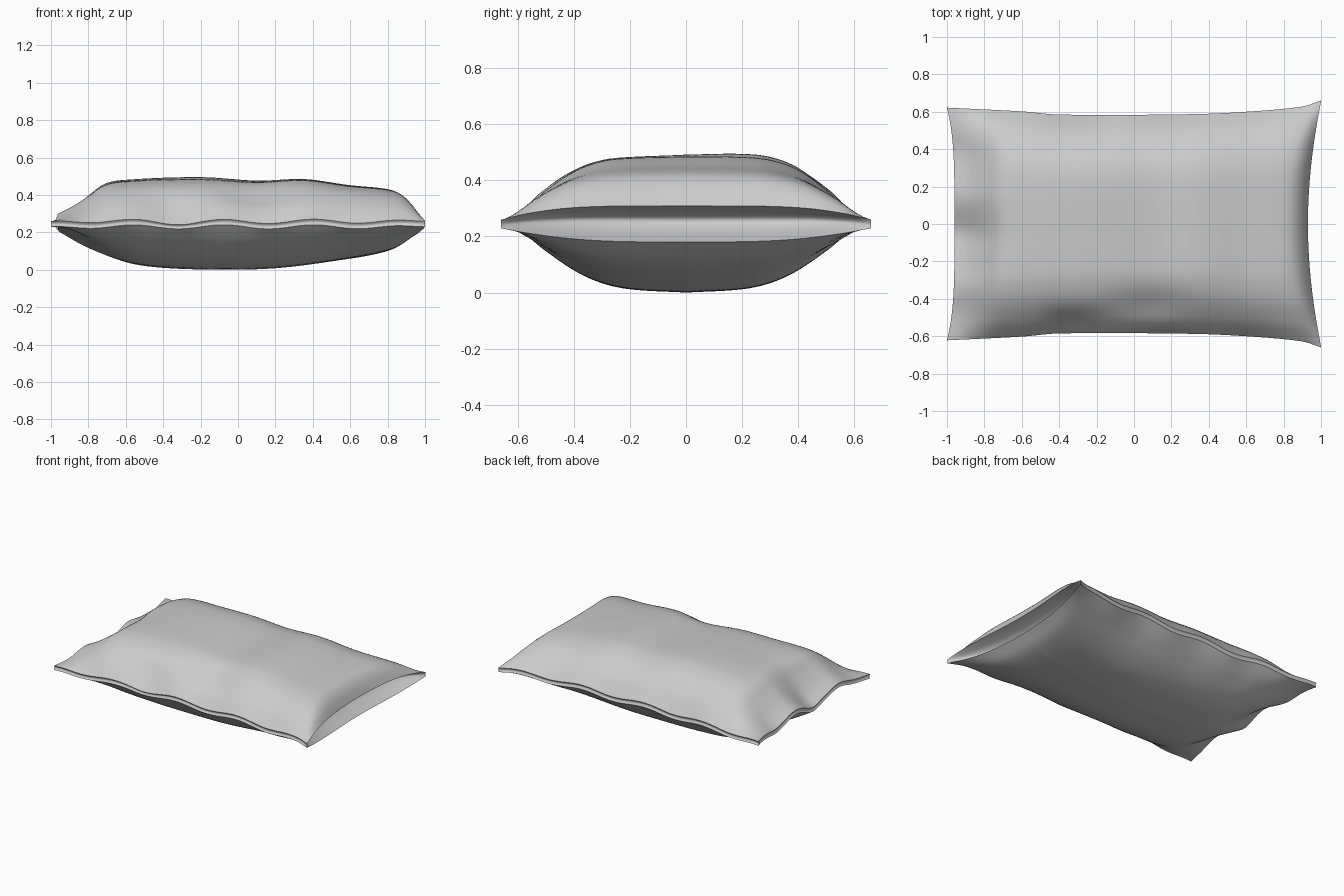
import bpy, bmesh, math

if "Cube" in bpy.data.objects:
    bpy.data.objects.remove(bpy.data.objects["Cube"])

NU, NV = 80, 60
# profiles as (position, value) pairs
TOP = [(-1, .265), (-.92, .31), (-.82, .385), (-.73, .45), (-.62, .476), (-.2, .488), (.1, .472),
       (.35, .484), (.6, .452), (.84, .432), (.92, .41), (.97, .365), (1, .31)]
BOTTOM = [(-1, .235), (-.8, .12), (-.6, .042), (-.45, .015), (-.2, .002), (.1, .003), (.3, .018),
          (.6, .06), (.82, .095), (.92, .125), (1, .18)]
ACROSS_TOP = [(0, 1), (.34, .98), (.52, .93), (.69, .77), (.86, .44), (.95, .17), (1, 0)]
ACROSS_BOTTOM = [(0, 1), (.34, .95), (.52, .85), (.69, .65), (.86, .34), (.95, .13), (1, 0)]
HALF_WIDTH = [(-1, .622), (-.6, .602), (-.4, .585), (.3, .587), (.6, .6), (.9, .628), (1, .66)]


def curve(pts, t):
    """Smooth interpolation through profile points."""
    n = len(pts)

    def slope(k):
        a, b = pts[max(k - 1, 0)], pts[min(k + 1, n - 1)]
        return (b[1] - a[1]) / (b[0] - a[0])
    for k in range(n - 1):
        (x0, y0), (x1, y1) = pts[k], pts[k + 1]
        if t <= x1 or k == n - 2:
            h = x1 - x0
            s = min(max((t - x0) / h, 0), 1)
            return ((2*s**3 - 3*s*s + 1) * y0 + (s**3 - 2*s*s + s) * h * slope(k)
                    + (3*s*s - 2*s**3) * y1 + (s**3 - s*s) * h * slope(k + 1))


def bump(d, w):
    return math.exp(-(d / w) ** 2)


def ease(t):
    t = min(max(t, 0), 1)
    return t * t * (3 - 2 * t)


def point(i, j, upper):
    u, v = 2 * i / NU - 1, 2 * j / NV - 1
    y = v * curve(HALF_WIDTH, u)
    # both short ends bow inwards
    x = u - (.01 + .06 * (1 - v * v)**1.3) * ease((u - .6) / .4) + .01 * ease((u - .6) / .4) * abs(v)**6
    x += .04 * (1 - v ** 4) * ease((-u - .6) / .4)
    # gathered folds at the closed end, ripples along the long seams
    fold = (.035 * bump(y + .33, .12) - .03 * bump(y + .05, .09)
            + .025 * bump(y - .15, .1) - .02 * bump(y - .38, .1))
    z = fold * bump(u + .98, .2)
    z += .011 * math.sin(u * 13 + 2.6) * abs(v) ** 8 * (1 - u ** 6)
    if upper:
        z += .26 + (curve(TOP, u) - .26) * curve(ACROSS_TOP, abs(v))
        z -= .025 * bump(u - .1, .2) * bump(y + .43, .09) + .025 * bump(u + .33, .15) * bump(y + .52, .06)
        z += .012 * bump(u + .2, .5) * bump(y - .25, .25)
    else:
        z += .23 - (.23 - curve(BOTTOM, u)) * curve(ACROSS_BOTTOM, abs(v))
    return x, y, z


bm = bmesh.new()
# upper and lower cloth panels
top = {(i, j): bm.verts.new(point(i, j, True)) for i in range(NU + 1) for j in range(NV + 1)}
bot = {(i, j): bm.verts.new(point(i, j, False)) for i in range(NU + 1) for j in range(NV + 1)}
for i in range(NU):
    for j in range(NV):
        q = [(i, j), (i + 1, j), (i + 1, j + 1), (i, j + 1)]
        bm.faces.new([top[k] for k in q])
        bm.faces.new([bot[k] for k in reversed(q)])

# edge band all around, sunk deep into a pocket at the right end
ring = ([(i, 0) for i in range(NU)] + [(NU, j) for j in range(NV)]
        + [(i, NV) for i in range(NU, 0, -1)] + [(0, j) for j in range(NV, 0, -1)])
columns = []
for i, j in ring:
    a, b = top[i, j], bot[i, j]
    v = 2 * j / NV - 1
    col = [a]
    for t in (.2, .4, .5, .6, .8):
        p = a.co.lerp(b.co, t)
        sink = math.sin(math.pi * t)
        if i == NU:
            p.x -= .12 * sink * (1 - v ** 4)
            p.z += .012 * sink * (1 - v ** 4)
        elif j in (0, NV):
            p.y -= .008 * sink * v
        else:
            p.x += .008 * sink
        col.append(bm.verts.new(p))
    columns.append(col + [b])
for k, c in enumerate(columns):
    d = columns[(k + 1) % len(columns)]
    for r in range(len(c) - 1):
        bm.faces.new((c[r], c[r + 1], d[r + 1], d[r]))

bmesh.ops.recalc_face_normals(bm, faces=bm.faces)
low = min(w.co.z for w in bm.verts)
bmesh.ops.translate(bm, verts=bm.verts, vec=(0, 0, -low))
mesh = bpy.data.meshes.new("pillow")
bm.to_mesh(mesh)
bm.free()
pillow = bpy.data.objects.new("pillow", mesh)
bpy.context.collection.objects.link(pillow)
bpy.context.view_layer.objects.active = pillow
pillow.select_set(True)
bpy.ops.object.shade_smooth_by_angle(angle=math.radians(50))
